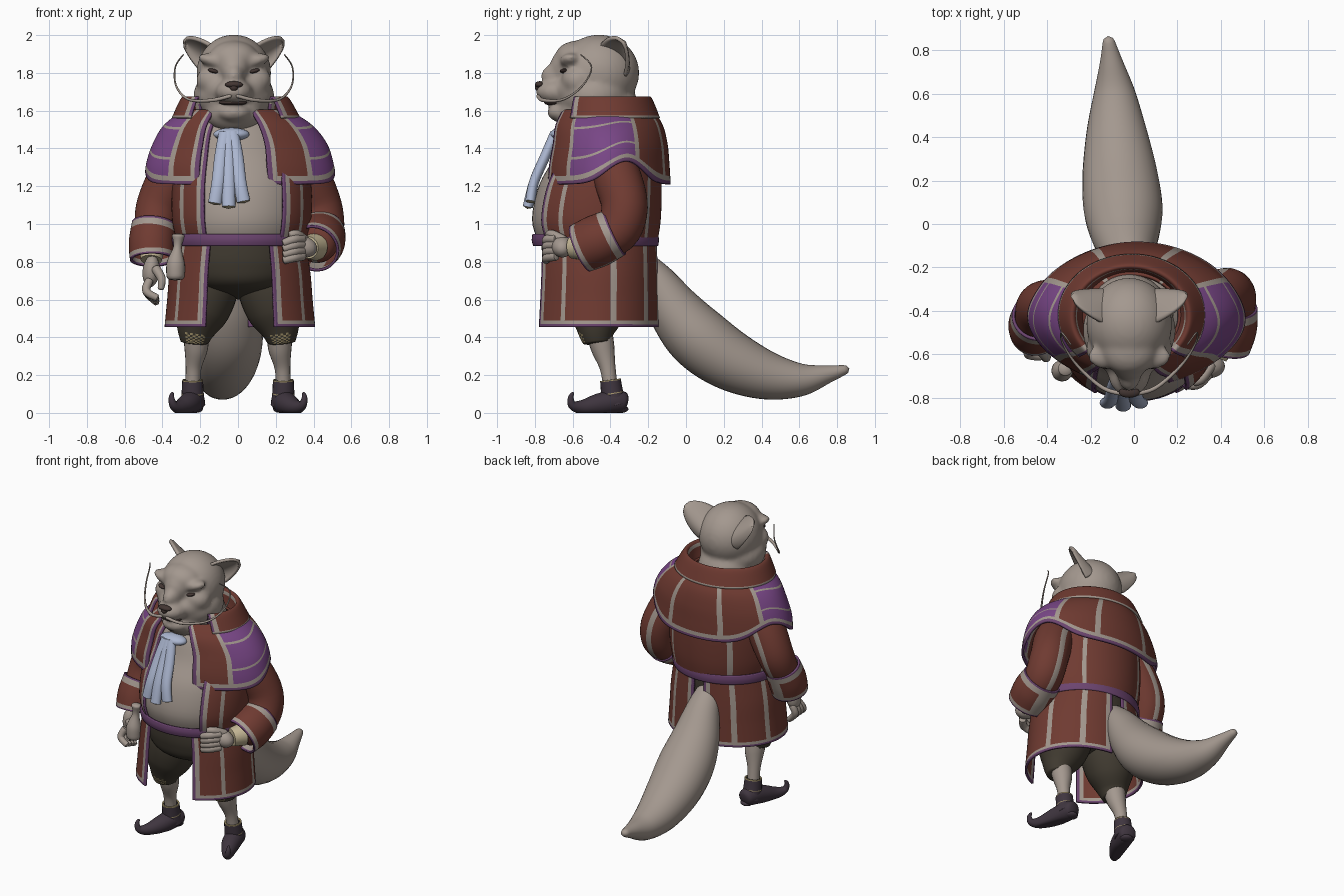
import bpy, bmesh, math
from mathutils import Vector, Matrix

cube = bpy.data.objects.get("Cube")
if cube:
    bpy.data.objects.remove(cube, do_unlink=True)

COLOURS = {"taupe": (.37, .315, .275), "russet": (.16, .043, .031), "purple": (.19, .062, .24), "mauve_trim": (.148, .058, .158),
           "olive": (.053, .044, .031), "shoe_plum": (.05, .036, .05), "pale_blue": (.41, .47, .63),
           "nose_brown": (.055, .036, .032), "gold": (.4, .32, .16), "cream": (.55, .47, .3)}
MATS = {}
for label, rgb in COLOURS.items():
    m = bpy.data.materials.new(label)
    m.use_nodes = True
    m.diffuse_color = (*rgb, 1)
    m.node_tree.nodes["Principled BSDF"].inputs["Base Color"].default_value = (*rgb, 1)
    MATS[label] = m


def spline(rows, v):
    """Smooth interpolation through rows of equal length, v in 0..1."""
    n = len(rows) - 1
    i = min(int(v * n), n - 1)
    f = v * n - i
    p = [rows[max(0, min(n, i + k))] for k in (-1, 0, 1, 2)]
    return [b + f * ((c - a) / 2 + f * (a - 2.5 * b + 2 * c - d / 2 + f * (1.5 * (b - c) + (d - a) / 2)))
            for a, b, c, d in zip(*p)]


def finish(name, bm, names):
    me = bpy.data.meshes.new(name)
    bmesh.ops.remove_doubles(bm, verts=bm.verts, dist=1e-5)
    bmesh.ops.recalc_face_normals(bm, faces=bm.faces)
    for f in bm.faces:
        f.smooth = True
    bm.to_mesh(me)
    bm.free()
    me.set_sharp_from_angle(angle=math.radians(50))
    for n in names:
        me.materials.append(MATS[n])
    ob = bpy.data.objects.new(name, me)
    bpy.context.scene.collection.objects.link(ob)
    return ob


def surface(name, f, nu, nv, colour, thick=0):
    """Grid surface; colour is a name or a rule of (u, v)."""
    bm = bmesh.new()
    names = []
    grid = [[bm.verts.new(f(i / nu, j / nv)) for i in range(nu + 1)] for j in range(nv + 1)]
    for j in range(nv):
        for i in range(nu):
            c = colour if isinstance(colour, str) else colour((i + .5) / nu, (j + .5) / nv)
            if c not in names:
                names.append(c)
            q = grid[j][i], grid[j][i + 1], grid[j + 1][i + 1], grid[j + 1][i]
            bm.faces.new(q).material_index = names.index(c)
    ob = finish(name, bm, names)
    if thick:
        mod = ob.modifiers.new("thickness", "SOLIDIFY")
        mod.thickness, mod.offset = thick, 0
    return ob


def shell(name, rings, t0, t1, colour, nu=48, nv=24, thick=0, reach=lambda t: 1, pinch=0):
    """Wrap round the body; rings are (z, x, y, rx, ry), angle t is 0 at the front."""
    def f(u, v):
        t = t0 + (t1 - t0) * u
        z, x, y, rx, ry = spline(rings, v * reach(t))
        k = 1 - pinch * math.sin(2 * t) ** 2
        return Vector((x + k * rx * math.sin(t), y - k * ry * math.cos(t), z))
    rule = colour if isinstance(colour, str) else lambda u, v: colour(t0 + (t1 - t0) * u, v)
    return surface(name, f, nu, nv, rule, thick)


def tube(name, path, colour, w=1, d=1, ref=(1, 0, 0), cap=.12, nu=20, nv=24, thick=0, floor=-1):
    """Tube along (x, y, z, radius) rows with rounded ends."""
    def f(u, v):
        x, y, z, r = spline(path, v)
        a, b = spline(path, max(0, v - .01)), spline(path, min(1, v + .01))
        tan = (Vector(b[:3]) - Vector(a[:3])).normalized()
        side = tan.cross(Vector(ref)).normalized()
        up = side.cross(tan)
        if cap:
            k = min(1, min(v, 1 - v) / cap)
            r *= math.sqrt(max(0, 1 - (1 - k) ** 2))
        th = 2 * math.pi * u
        p = Vector((x, y, z)) + side * math.cos(th) * r * w + up * math.sin(th) * r * d
        p.z = max(p.z, floor)
        return p
    return surface(name, f, nu, nv, colour, thick)


def blob(name, parts, colour, voxel=0):
    """Ellipsoids (centre, radii, tilt about y), optionally fused into one skin."""
    bm = bmesh.new()
    for c, r, tilt in parts:
        mat = Matrix.Translation(c) @ Matrix.Rotation(tilt, 4, 'Y') @ Matrix.Diagonal((*r, 1))
        bmesh.ops.create_uvsphere(bm, u_segments=32, v_segments=18, radius=1, matrix=mat)
    ob = finish(name, bm, [colour])
    if voxel:
        mod = ob.modifiers.new("fuse", "REMESH")
        mod.mode, mod.voxel_size, mod.use_smooth_shade = 'VOXEL', voxel, True
        mod = ob.modifiers.new("soften", "SMOOTH")
        mod.factor, mod.iterations = .5, 14
    return ob


def near(t, marks, w=.045):
    return any(abs(abs(t) - m) < w for m in marks)


# Torso
PI = math.pi
body = [(.89, .01, -.475, .315, .3), (1.02, .01, -.485, .345, .33), (1.2, .01, -.465, .345, .315),
        (1.35, .01, -.43, .32, .27), (1.48, 0, -.42, .27, .23), (1.57, -.01, -.42, .19, .17)]
shell("torso", body, -PI, PI, "taupe")

SEAMS = (1.03, 1.86, 2.5)


def coat_rule(t, v):
    edge = min(t - .64, 2 * PI - .58 - t)
    if edge < .06:
        return "mauve_trim"
    return "taupe" if edge < .13 or near(t if t < PI else t - 2 * PI, SEAMS) else "russet"


coat = [(z, x + .01, y, rx + .016, ry + .014) for z, x, y, rx, ry in body]
shell("coat_body", coat, .64, 2 * PI - .58, coat_rule, 200, 30, .014)


# Coat skirt, split at the front and at the back for the tail
def skirt_rule(t, v):
    a = abs(t)
    if v > .95 or a < .54 or a > 2.97:
        return "mauve_trim"
    return "taupe" if v > .91 or a < .6 or a > 2.9 or near(t, SEAMS) else "russet"


skirt = [(.92, .01, -.475, .335, .315), (.75, .01, -.475, .365, .32), (.6, .01, -.477, .378, .325), (.455, .01, -.48, .392, .33)]
for s, side in ((-1, "right"), (1, "left")):
    shell(side + "_coat_skirt", skirt, s * .48, s * 3.03, skirt_rule, 100, 40, .014)

belt = [(.945, .01, -.48, .352, .326), (.915, .01, -.48, .356, .33), (.885, .01, -.478, .35, .324)]
shell("belt", belt, -PI, PI, "mauve_trim", 64, 6, .014)


# Shoulder cape with patches, and turned collar
def cape_rule(t, v):
    a = abs(t if t < PI else t - 2 * PI)
    edge = min(t - .3, 2 * PI - .46 - t)
    if v > .93 or edge < .05:
        return "mauve_trim"
    if v > .87 or edge < .11 or near(a, (.87, 2.08, 2.75), .04):
        return "taupe"
    if .87 < a < 2.08 and v > .14:
        return "taupe" if near(v, (.3, .68), .02) else "purple"
    return "russet"


cape = [(1.6, -.01, -.42, .27, .24), (1.52, 0, -.415, .385, .285), (1.42, .01, -.41, .455, .305),
        (1.31, .01, -.415, .49, .32), (1.21, .015, -.415, .5, .326)]
shell("shoulder_cape", cape, .3, 2 * PI - .46, cape_rule, 200, 32, .016,
      lambda t: 1 - .3 * math.exp(-((abs(PI - t) - 1.25) / .48) ** 2), .035)
collar = [(1.53, -.015, -.415, .225, .195), (1.6, -.015, -.42, .245, .213), (1.665, -.015, -.425, .262, .226),
          (1.655, -.015, -.425, .286, .243), (1.56, -.01, -.418, .335, .275)]
shell("collar", collar, .8, 2 * PI - .8,
      lambda t, v: "taupe" if .36 < v < .47 or v > .94 or 2.2 < abs(t - PI) < 2.27 else
      "mauve_trim" if abs(t - PI) > 2.27 else "russet", 90, 24, .012)

# Arms: sleeve, turned cuff, shirt cuff
arms = {
    "left": ([(.27, -.40, 1.42, .09), (.35, -.37, 1.27, .125), (.425, -.325, 1.1, .123),
              (.442, -.36, .97, .12), (.425, -.46, .91, .11), (.40, -.55, .88, .1)],
             [(.44, -.375, .955, .122), (.428, -.47, .91, .132), (.405, -.56, .87, .125)],
             [(.41, -.53, .88, .075), (.37, -.61, .875, .058)]),
    "right": ([(-.26, -.40, 1.42, .09), (-.34, -.385, 1.27, .122), (-.42, -.38, 1.1, .117),
               (-.443, -.43, .97, .105), (-.455, -.49, .86, .095)],
              [(-.445, -.425, 1.0, .11), (-.455, -.465, .9, .116), (-.455, -.495, .81, .11)],
              [(-.455, -.47, .88, .07), (-.46, -.51, .805, .055)])}
for side, (sleeve, cuff, shirt) in arms.items():
    tube(side + "_sleeve", sleeve, lambda u, v: "taupe" if abs(u - .5) < .03 else "russet", nu=40)
    tube(side + "_cuff", cuff, lambda u, v: "mauve_trim" if v < .1 or v > .9 else
         "taupe" if v < .25 or v > .8 or abs(u - .5) < .04 else "russet", cap=0, nu=40, thick=.014)
    tube(side + "_shirt_cuff", shirt, "cream", cap=.04, nv=12)

# Hands
blob("left_palm", [((.345, -.655, .88), (.075, .055, .055), .3)], "taupe")
blob("right_palm", [((-.46, -.53, .75), (.045, .055, .085), .1)], "taupe")
for i in range(4):
    k = i - 1.5
    tube("left_finger", [(.35, -.68, .875 + k * .03, .024), (.295, -.735, .87 + k * .032, .024),
                         (.235, -.74, .85 + k * .03, .02)], "taupe", ref=(0, 0, 1), nu=12, nv=14)
    tube("right_finger", [(-.465, -.535 + k * .025, .71, .022), (-.485, -.555 + k * .03, .645, .022),
                          (-.42, -.57 + k * .028, .59 - k * .01, .018)], "taupe", ref=(0, 1, 0), nu=12, nv=14)
tube("left_thumb", [(.36, -.64, .91, .026), (.31, -.71, .945, .024), (.27, -.73, .94, .018)], "taupe", ref=(0, 0, 1))
tube("right_thumb", [(-.44, -.57, .77, .026), (-.405, -.61, .71, .022), (-.41, -.62, .65, .016)], "taupe", ref=(0, 1, 0))

# Belt pouch
tube("belt_pouch", [(-.315, -.665, .95, .04), (-.32, -.67, .88, .022), (-.33, -.675, .79, .048), (-.33, -.675, .7, .047)], "taupe")

# Trousers, legs and curled shoes
hips = [(.93, .01, -.475, .31, .29), (.78, .01, -.47, .325, .285), (.67, .01, -.466, .25, .23), (.6, .01, -.466, .01, .01)]
shell("trouser_seat", hips, -PI, PI, "olive")
for s, side in ((-1, "right"), (1, "left")):
    def leg_rule(u, v):
        front = u < .1 or u > .9
        return "gold" if .78 < v < .95 and front and (int(u * 40) + int(v * 40)) % 2 else "olive"
    tube(side + "_trouser_leg", [(s * .14, -.465, .8, .15), (s * .17, -.465, .66, .17), (s * .2, -.47, .53, .15),
                                 (s * .223, -.475, .43, .1), (s * .23, -.47, .365, .07)], leg_rule, cap=.05, nu=40, nv=40)
    tube(side + "_calf", [(s * .22, -.46, .43, .07), (s * .222, -.44, .34, .062), (s * .235, -.415, .24, .042),
                          (s * .24, -.40, .14, .038)], "taupe", cap=0)
    tube(side + "_shoe", [(s * .225, -.31, .05, .05), (s * .238, -.37, .06, .062), (s * .265, -.46, .045, .058),
                          (s * .305, -.545, .03, .04), (s * .34, -.6, .04, .024), (s * .352, -.61, .08, .015),
                          (s * .345, -.595, .11, .007)], "shoe_plum", floor=0, nv=40, cap=.08)
    tube(side + "_shoe_ankle", [(s * .238, -.375, .04, .06), (s * .24, -.39, .1, .054), (s * .24, -.4, .175, .05)],
         lambda u, v: "gold" if v > .93 or .5 < v < .54 else "shoe_plum", cap=0, thick=.01, nv=28)
    blob(side + "_shoe_heel", [((s * .228, -.345, .02), (.042, .04, .02), 0)], "shoe_plum")

# Tail
tube("tail", [(-.02, -.28, .84, .06), (-.025, -.16, .7, .1), (-.04, -.05, .53, .145), (-.05, .07, .395, .168),
              (-.065, .23, .28, .16), (-.08, .42, .2, .13), (-.09, .6, .175, .09), (-.105, .75, .205, .048),
              (-.12, .865, .235, .02)], "taupe", d=1.08, cap=.04, nu=32, nv=48)

# Neck scarf
blob("scarf_knot", [((-.035, -.66, 1.475), (.095, .06, .035), 0)], "pale_blue")
for dx, drop in ((-.055, 1.1), (.0, 1.08), (.06, 1.11)):
    x = -.05
    tube("scarf_tail", [(x + dx * .3, -.69, 1.49, .034), (x + dx * .7, -.745, 1.36, .036), (x + dx, -.805, 1.22, .035),
                        (x + dx * 1.35, -.825 - (.015 if dx == 0 else 0), drop, .036)],
         lambda u, v: "cream" if v > .97 else "pale_blue", w=.75, cap=.04)

# Head
X = -.022
head = [((X, -.46, 1.80), (.198, .213, .203), 0), ((X, -.49, 1.68), (.215, .203, .15), 0),
        ((X, -.565, 1.59), (.155, .13, .11), 0), ((X, -.68, 1.7), (.1, .115, .07), 0),
        ((X, -.66, 1.785), (.06, .11, .07), 0), ((X, -.66, 1.59), (.09, .075, .05), 0),
        ((X, -.59, 1.71), (.165, .115, .1), 0), ((X, -.58, 1.88), (.13, .115, .09), 0),
        ((X, -.65, 1.83), (.08, .07, .09), 0), ((X, -.41, 1.56), (.185, .18, .2), 0)]
for s in (-1, 1):
    head.append(((X + s * .1, -.61, 1.862), (.095, .06, .036), -s * .25))
    head.append(((X + s * .1, -.575, 1.76), (.1, .085, .08), 0))
blob("head", head, "taupe", .012)
blob("nose", [((X, -.775, 1.738), (.048, .025, .018), 0), ((X, -.78, 1.722), (.022, .02, .02), 0)], "nose_brown")
blob("mouth", [((X - .005, -.7, 1.643), (.075, .052, .016), 0)], "nose_brown")
blob("teeth", [((X - .005, -.705, 1.65), (.055, .05, .006), 0)], "cream")

# Eyes, ears and long whiskers
for s, side in ((-1, "right"), (1, "left")):
    blob(side + "_eye", [((X + s * .108, -.645, 1.81), (.03, .022, .011), -s * .25)], "nose_brown")
    base, axis = Vector((X + s * .135, -.39, 1.865)), Vector((s * .13, .05, .1))
    span, inward = Vector((s * .015, .065, -.08)), Vector((-s * .5, .8, -.1))

    def ear(u, v):
        k = 2 * u - 1
        width = math.sqrt(max(0, 1 - v ** 1.5))
        return base + axis * v + span * k * width + inward * .085 * (1 - k * k) * (1 - v * .8)
    surface(side + "_ear", ear, 20, 16, "taupe", .018)
    tube(side + "_whisker", [(X + s * .01, -.785, 1.68, .01), (X + s * .12, -.755, 1.655, .01),
                             (X + s * .24, -.65, 1.66, .007), (X + s * .305, -.55, 1.73, .005),
                             (X + s * .31, -.5, 1.83, .004), (X + s * .265, -.56, 1.9, .0035)],
         "taupe", ref=(0, 1, 0), nu=10, nv=40, cap=.03)
